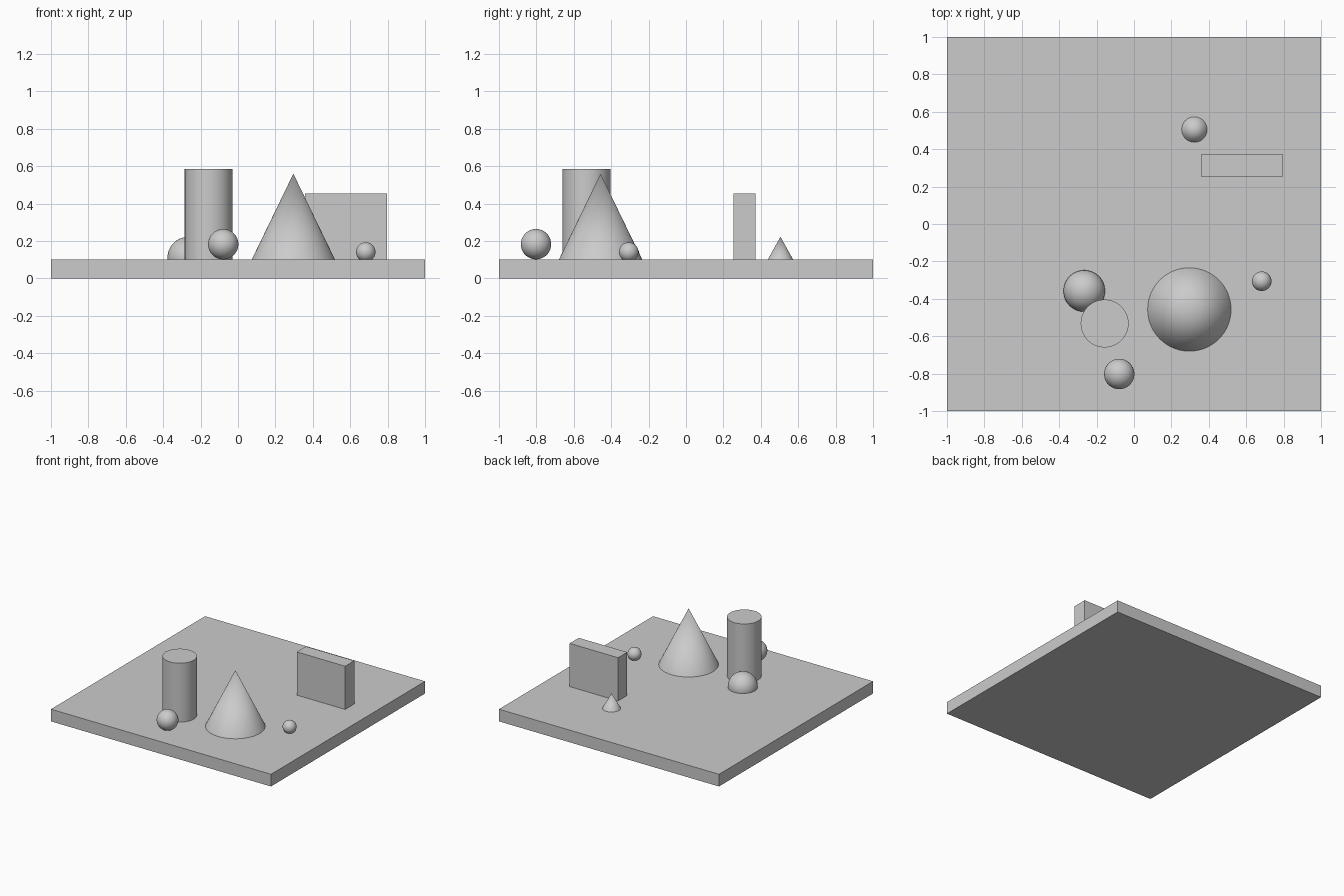
import bpy
import math

cube = bpy.data.objects.get("Cube")
if cube:
    bpy.data.objects.remove(cube, do_unlink=True)

# Single plain grey for everything
grey = bpy.data.materials.new("plain grey")
grey.use_nodes = True
colour = (0.6, 0.6, 0.6, 1)
grey.diffuse_color = colour
grey.node_tree.nodes["Principled BSDF"].inputs["Base Color"].default_value = colour

SLAB_TOP = 0.1
SIDES = 64


def finish(name, smooth=True):
    obj = bpy.context.object
    obj.name = name
    obj.data.materials.append(grey)
    if smooth:
        bpy.ops.object.shade_smooth_by_angle(angle=math.radians(30))
    return obj


def block(name, low, high):
    centre = [(a + b) / 2 for a, b in zip(low, high)]
    bpy.ops.mesh.primitive_cube_add(size=1, location=centre)
    bpy.context.object.scale = [b - a for a, b in zip(low, high)]
    bpy.ops.object.transform_apply(location=False, rotation=False, scale=True)
    finish(name, smooth=False)


def upright(name, x, y, radius, top, tip_radius):
    bpy.ops.mesh.primitive_cone_add(
        vertices=SIDES, radius1=radius, radius2=tip_radius,
        depth=top - SLAB_TOP, location=(x, y, (top + SLAB_TOP) / 2))
    finish(name)


def ball(name, x, y, z, radius):
    bpy.ops.mesh.primitive_uv_sphere_add(
        segments=SIDES, ring_count=SIDES // 2, radius=radius, location=(x, y, z))
    finish(name)


# Ground slab and standing wall block
block("base_slab", (-1, -1, 0), (1, 1, SLAB_TOP))
block("wall_block", (0.357, 0.253, SLAB_TOP), (0.797, 0.372, 0.455))

# Column and cones
upright("column", -0.157, -0.532, 0.128, 0.584, 0.128)
upright("large_cone", 0.296, -0.457, 0.223, 0.56, 0)
upright("small_cone", 0.323, 0.505, 0.068, 0.223, 0)

# Balls; the largest is half sunk into the slab
ball("sunken_ball", -0.266, -0.358, 0.111, 0.111)
ball("front_ball", -0.079, -0.802, 0.183, 0.081)
ball("small_ball", 0.683, -0.306, 0.141, 0.052)
